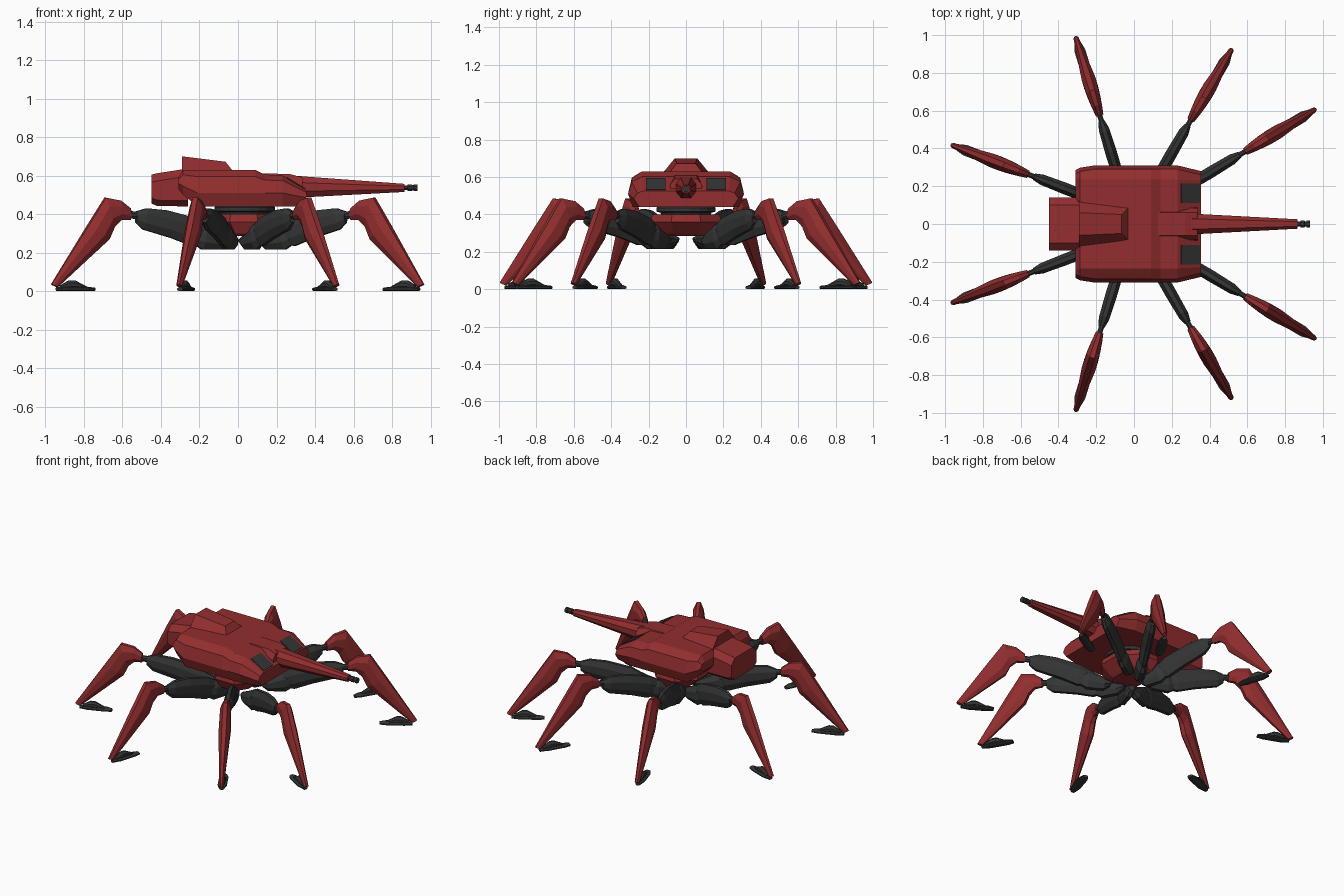
import bpy, bmesh, math
from mathutils import Vector


def material(name, rgb):
    m = bpy.data.materials.new(name)
    m.diffuse_color = (*rgb, 1)
    return m


RED = material("dark red armour", (0.29, 0.027, 0.028))
DARK = material("charcoal metal", (0.035, 0.036, 0.036))


def loft(name, rings, mat):
    """Skin a list of equal-length point rings and cap both ends."""
    bm = bmesh.new()
    vs = [[bm.verts.new(p) for p in r] for r in rings]
    n = len(vs[0])
    for a, b in zip(vs, vs[1:]):
        for i in range(n):
            j = (i + 1) % n
            bm.faces.new((a[i], a[j], b[j], b[i]))
    if n > 2:
        bm.faces.new(vs[0])
        bm.faces.new(vs[-1])
    bmesh.ops.recalc_face_normals(bm, faces=bm.faces)
    me = bpy.data.meshes.new(name)
    bm.to_mesh(me)
    bm.free()
    me.materials.append(mat)
    ob = bpy.data.objects.new(name, me)
    bpy.context.collection.objects.link(ob)
    return ob


def xring(x, half):
    """Closed section at x from a half profile of (y, z), mirrored in y."""
    return [(x, y, z) for y, z in half] + [(x, -y, z) for y, z in reversed(half)]


def disc(x, z, rx, ry, n=8):
    off = math.pi / n
    return [(x + rx * math.cos(off + i * math.tau / n),
             ry * math.sin(off + i * math.tau / n), z) for i in range(n)]


def rod(x, z, r, n=8):
    off = math.pi / n
    return [(x, r * math.cos(off + i * math.tau / n),
             z + r * math.sin(off + i * math.tau / n)) for i in range(n)]


# Main hull: x, bottom z, mid z, top z, bottom y, mid y, top y
hull = [(-0.31, 0.53, 0.56, 0.59, 0.25, 0.285, 0.24),
        (-0.285, 0.50, 0.545, 0.63, 0.27, 0.298, 0.235),
        (-0.21, 0.44, 0.51, 0.63, 0.285, 0.31, 0.235),
        (0.09, 0.44, 0.51, 0.63, 0.285, 0.31, 0.235),
        (0.14, 0.44, 0.51, 0.605, 0.285, 0.31, 0.235),
        (0.23, 0.44, 0.51, 0.602, 0.285, 0.31, 0.235),
        (0.355, 0.44, 0.485, 0.525, 0.25, 0.28, 0.23)]
loft("hull", [xring(x, [(yb, zb), (ym, zm), (ym - 0.02, zm + 0.7 * (zt - zm)), (yt, zt)])
              for x, zb, zm, zt, yb, ym, yt in hull], RED)

# Dark windows on the sloped nose
for s in (1, -1):
    d = Vector((0.077, 0, 0.125)).normalized()
    top, low = Vector((0.25, 0, 0.59)), Vector((0.347, 0, 0.53))
    face = [top + Vector((0, s * 0.11, 0)), top + Vector((0, s * 0.215, 0)),
            low + Vector((0, s * 0.215, 0)), low + Vector((0, s * 0.11, 0))]
    loft("window", [[p - d * 0.002 for p in face], [p + d * 0.005 for p in face]], DARK)

# Central gun mount between the windows
loft("gun_mount", [xring(x, [(0.06, zb), (0.09, 0.50), (0.085, 0.56), (0.06, zt)])
                   for x, zb, zt in ((0.1, 0.45, 0.612), (0.27, 0.45, 0.608), (0.335, 0.46, 0.59))], RED)

# Rear engine block
loft("rear_block", [xring(x, [(0.10, zb), (0.14, zb + 0.03), (0.14, zt - 0.04), (0.10, zt)])
                    for x, zb, zt in ((-0.45, 0.455, 0.605), (-0.42, 0.442, 0.612), (-0.26, 0.44, 0.637))], RED)

# Raised wedge on the roof
loft("roof_wedge", [xring(x, [(yb, 0.62), (yt, zt)]) for x, yb, yt, zt in
                    ((-0.29, 0.125, 0.06, 0.70), (-0.065, 0.097, 0.05, 0.672), (-0.03, 0.09, 0.085, 0.628))], RED)

# Barrel and muzzle
loft("barrel", [xring(x, [(w * 0.5, zb), (w, 0.7 * zb + 0.3 * zt), (w, 0.3 * zb + 0.7 * zt), (w * 0.5, zt)])
                for x, w, zb, zt in ((0.27, 0.055, 0.485, 0.602), (0.36, 0.052, 0.488, 0.594),
                                     (0.865, 0.025, 0.515, 0.557))], RED)
loft("muzzle", [rod(x, 0.537, r) for x, r in
                ((0.85, 0.013), (0.88, 0.013), (0.882, 0.019), (0.903, 0.019),
                 (0.905, 0.015), (0.912, 0.015), (0.914, 0.019), (0.932, 0.019))], DARK)

# Swivel ring and lower body
loft("swivel_ring", [disc(0.035, z, r, r, 20) for z, r in
                     ((0.39, 0.13), (0.41, 0.14), (0.415, 0.16), (0.435, 0.16), (0.445, 0.15))], DARK)
loft("lower_body", [disc(0.03, z, rx, ry) for z, rx, ry in
                    ((0.285, 0.10, 0.15), (0.30, 0.12, 0.175), (0.36, 0.19, 0.205), (0.40, 0.18, 0.195))], RED)


def limb(name, sections, mat, hub, ang):
    """Loft chamfered sections (top r, top z, bottom r, bottom z, half width)."""
    u = Vector((math.cos(ang), math.sin(ang), 0))
    v = Vector((-u.y, u.x, 0))
    half = ((0.4, 0), (1, 0.3), (1, 0.7), (0.4, 1))
    prof = list(half) + [(-a, t) for a, t in reversed(half)]
    rings = []
    for tr, tz, br, bz, w in sections:
        rings.append([hub + u * (br + (tr - br) * t) + v * (w * a) + Vector((0, 0, bz + (tz - bz) * t))
                      for a, t in prof])
    loft(name, rings, mat)


COXA = [(0.0, 0.275, 0.01, 0.245, 0.022), (0.05, 0.30, 0.05, 0.215, 0.034),
        (0.14, 0.345, 0.16, 0.215, 0.034), (0.18, 0.33, 0.20, 0.24, 0.022)]
THIGH = [(0.12, 0.335, 0.15, 0.24, 0.02), (0.20, 0.38, 0.22, 0.235, 0.029),
         (0.36, 0.42, 0.33, 0.275, 0.031), (0.47, 0.43, 0.49, 0.32, 0.028),
         (0.525, 0.415, 0.53, 0.355, 0.017)]
KNEE = [(0.51, 0.412, 0.51, 0.372, 0.014), (0.58, 0.417, 0.58, 0.38, 0.014)]
SHIN = [(0.56, 0.43, 0.56, 0.37, 0.02), (0.615, 0.47, 0.61, 0.37, 0.028),
        (0.70, 0.485, 0.65, 0.335, 0.034), (0.80, 0.335, 0.68, 0.27, 0.037),
        (1.0, 0.035, 0.965, 0.02, 0.014)]
FOOT = [(0.76, 0.018, 0.76, 0, 0.018), (0.80, 0.022, 0.80, 0, 0.029),
        (0.92, 0.022, 0.92, 0, 0.029), (0.97, 0.02, 0.97, 0, 0.015)]
ANKLE = [(0.80, 0.022, 0.80, 0.01, 0.012), (0.87, 0.056, 0.86, 0.01, 0.018),
         (0.90, 0.056, 0.90, 0.01, 0.018), (0.95, 0.03, 0.95, 0.01, 0.012)]
PARTS = (("leg_base", COXA, DARK), ("thigh", THIGH, DARK), ("knee_joint", KNEE, DARK),
         ("shin", SHIN, RED), ("foot", FOOT, DARK), ("ankle", ANKLE, DARK))

# Four mirrored pairs of legs, placed by foot tip and direction
for tx, ty, deg in ((-0.97, 0.42, 159), (-0.31, 0.995, 107), (0.52, 0.93, 60), (0.965, 0.61, 31)):
    a = math.radians(deg)
    for s in (1, -1):
        hub = Vector((tx - math.cos(a), s * (ty - math.sin(a)), 0))
        for name, sections, mat in PARTS:
            limb(name, sections, mat, hub, s * a)
